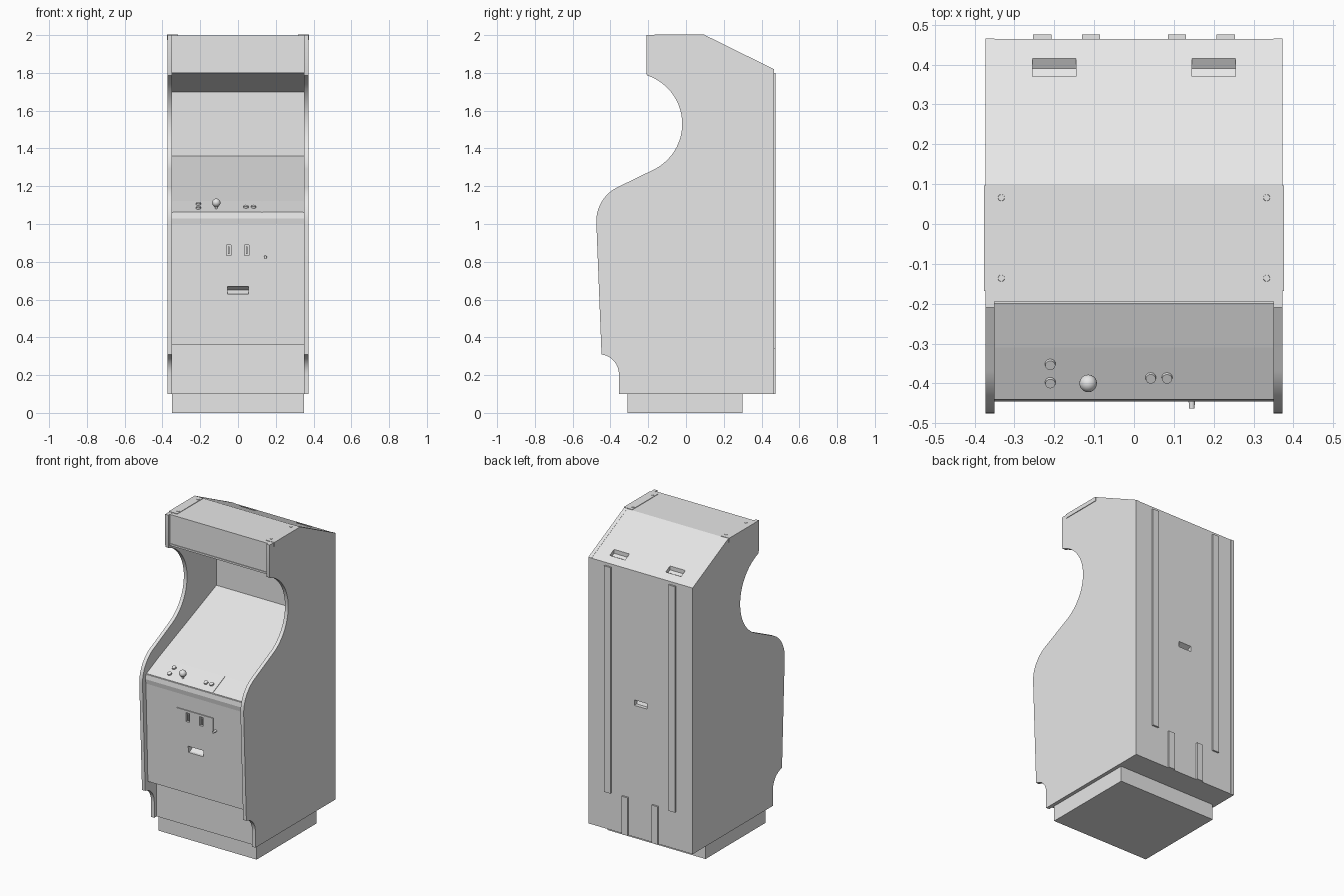
import bpy, bmesh, math
from mathutils import Vector

if "Cube" in bpy.data.objects:
    bpy.data.objects.remove(bpy.data.objects["Cube"])

grey = bpy.data.materials.new("plain_grey")
grey.diffuse_color = (0.8, 0.8, 0.8, 1)
grey.use_nodes = True
grey.node_tree.nodes["Principled BSDF"].inputs["Base Color"].default_value = grey.diffuse_color


def finish(name, bm):
    bmesh.ops.recalc_face_normals(bm, faces=bm.faces)
    me = bpy.data.meshes.new(name)
    bm.to_mesh(me)
    bm.free()
    me.materials.append(grey)
    ob = bpy.data.objects.new(name, me)
    bpy.context.collection.objects.link(ob)
    return ob


def prism(name, x0, x1, profile):
    """Extrude a (y, z) outline from x0 to x1."""
    bm = bmesh.new()
    f = bm.faces.new([bm.verts.new((x0, y, z)) for y, z in profile])
    ext = bmesh.ops.extrude_face_region(bm, geom=[f])
    vs = [v for v in ext["geom"] if isinstance(v, bmesh.types.BMVert)]
    bmesh.ops.translate(bm, verts=vs, vec=(x1 - x0, 0, 0))
    return finish(name, bm)


def box(name, x0, x1, y0, y1, z0, z1):
    return prism(name, x0, x1, [(y0, z0), (y1, z0), (y1, z1), (y0, z1)])


def rod(name, centre, direction, radius, length, sides=16):
    bm = bmesh.new()
    bmesh.ops.create_cone(bm, cap_ends=True, segments=sides, radius1=radius,
                          radius2=radius * 0.9, depth=length)
    q = Vector((0, 0, 1)).rotation_difference(Vector(direction))
    for v in bm.verts:
        v.co = q @ v.co + Vector(centre)
    return smooth(finish(name, bm))


def smooth(ob, angle=30):
    bpy.ops.object.select_all(action='DESELECT')
    ob.select_set(True)
    bpy.context.view_layer.objects.active = ob
    bpy.ops.object.shade_smooth_by_angle(angle=math.radians(angle))
    return ob


def cut(ob, cutter):
    cutter.hide_render = True
    m = ob.modifiers.new("cut", 'BOOLEAN')
    m.operation = 'DIFFERENCE'
    m.solver = 'EXACT'
    m.object = cutter
    bpy.context.view_layer.objects.active = ob
    bpy.ops.object.modifier_apply(modifier=m.name)
    bpy.data.objects.remove(cutter)


def arc(cy, cz, r, a0, a1, n):
    angles = [math.radians(a0 + (a1 - a0) * i / n) for i in range(n + 1)]
    return [(cy + r * math.cos(a), cz + r * math.sin(a)) for a in angles]


# side panels with the curved front outline
side = [(0.465, 0.1), (0.465, 1.82), (0.10, 2.0), (-0.21, 2.0), (-0.21, 1.80)]
side += arc(-0.29, 1.53, 0.27, 72, -62, 24)
side += arc(-0.275, 1.015, 0.20, 118, 180, 10)
side += arc(-0.46, 0.205, 0.105, 83, 0, 8)
side += [(-0.355, 0.1)]
for s, n in ((-1, "left"), (1, "right")):
    smooth(prism(n + "_side_panel", s * 0.35, s * 0.373, side), 20)

# plinth
box("plinth", -0.35, 0.35, -0.31, 0.30, 0, 0.1)

# body between the sides: kick plate, door, control slope, screen, marquee, roof, back
body = prism("cabinet_body", -0.352, 0.352, [
    (0.464, 0.1), (-0.33, 0.1), (-0.33, 0.36), (-0.42, 0.36), (-0.44, 1.0),
    (-0.445, 1.03), (-0.44, 1.06), (-0.31, 1.12), (0.28, 1.36), (0.28, 1.70),
    (-0.195, 1.80), (-0.195, 1.999), (0.10, 1.999), (0.464, 1.819)])

# roof grips, back grip and coin return recesses
for s in (-1, 1):
    cut(body, prism("roof_grip_cutter", s * 0.145, s * 0.255,
                    [(0.37, 1.91), (0.37, 1.84), (0.39, 1.83), (0.416, 1.844), (0.416, 1.91)]))
cut(body, prism("back_grip_cutter", -0.045, 0.045,
                [(0.50, 0.95), (0.44, 0.95), (0.43, 0.97), (0.464, 0.985), (0.50, 0.985)]))
cut(body, prism("coin_return_cutter", -0.055, 0.055,
                [(-0.50, 0.63), (-0.41, 0.63), (-0.38, 0.65), (-0.41, 0.67), (-0.50, 0.67)]))


def door_y(z):
    return -0.42 - (z - 0.36) * 0.02 / 0.64


# coin plate with two slots
plate = prism("coin_plate", -0.13, 0.13,
              [(door_y(0.815), 0.815), (door_y(0.905), 0.905),
               (door_y(0.905) - 0.006, 0.905), (door_y(0.815) - 0.006, 0.815)])
for x in (-0.05, 0.047):
    for target in (plate, body):
        cut(target, box("slot_cutter", x - 0.012, x + 0.012, -0.50, -0.425, 0.832, 0.89))
    box("coin_slot", x - 0.004, x + 0.004, -0.44, -0.42, 0.84, 0.88)
rod("door_lock", (0.145, -0.448, 0.825), (0, -1, 0), 0.008, 0.03)

# control surface: thin plates, buttons, joystick
slope = 0.06 / 0.13
normal = Vector((0, -slope, 1)).normalized()


def ctrl_z(y):
    return 1.06 + (y + 0.44) * slope


for name, x0, x1 in (("control_plate", -0.345, 0.124), ("control_side_plate", 0.13, 0.345)):
    prism(name, x0, x1, [(-0.437, ctrl_z(-0.437)), (-0.312, ctrl_z(-0.312)),
                         (-0.312, ctrl_z(-0.312) + 0.003), (-0.437, ctrl_z(-0.437) + 0.003)])
for x, y in ((-0.21, -0.35), (-0.21, -0.396), (0.042, -0.384), (0.083, -0.384)):
    rod("button", Vector((x, y, ctrl_z(y))) + normal * 0.005, normal, 0.014, 0.014)
rod("joystick_shaft", (-0.115, -0.398, 1.092), (0, 0, 1), 0.006, 0.035)
bm = bmesh.new()
bmesh.ops.create_uvsphere(bm, u_segments=20, v_segments=12, radius=0.022)
bmesh.ops.translate(bm, verts=bm.verts, vec=(-0.115, -0.4, 1.113))
smooth(finish("joystick_ball", bm), 60)

# marquee lower retainer
box("marquee_retainer", -0.35, 0.35, -0.199, -0.19, 1.80, 1.812)

# roof corner brackets with bolts
for s in (-1, 1):
    prism("roof_bracket_top", s * 0.317, s * 0.377,
          [(-0.168, 1.999), (0.097, 1.999), (0.097, 2.002), (-0.168, 2.002)])
    box("roof_bracket_side", s * 0.373, s * 0.377, -0.168, 0.097, 1.975, 2.002)
    for y in (0.066, -0.136):
        rod("bracket_bolt", (s * 0.333, y, 2.002), (0, 0, 1), 0.009, 0.005, 12)
    # back runners
    box("long_back_runner", s * 0.207, s * 0.253, 0.46, 0.475, 0.34, 1.80)
    box("short_back_runner", s * 0.085, s * 0.13, 0.46, 0.475, 0.1, 0.345)
